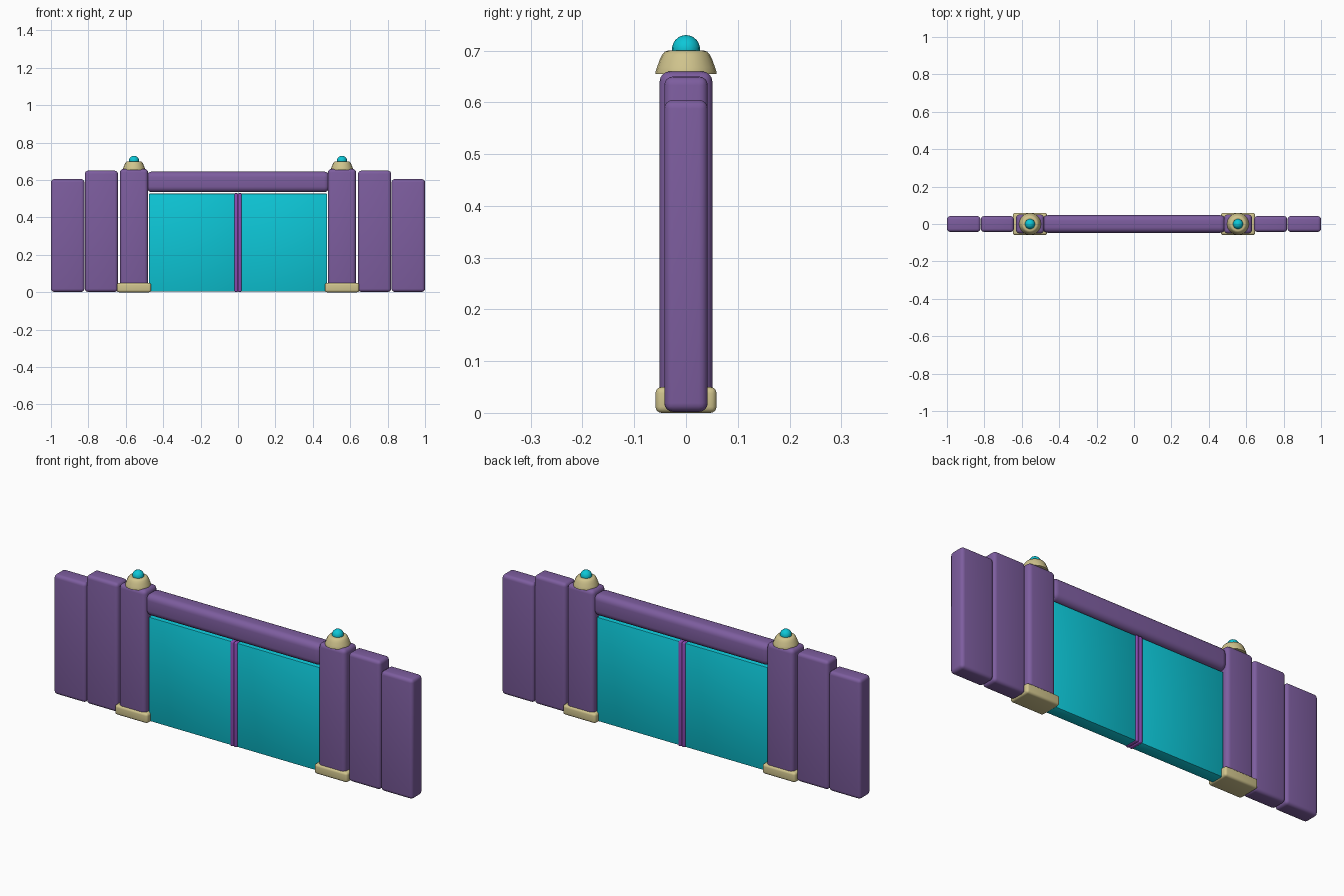
import bpy, bmesh, math

if "Cube" in bpy.data.objects:
    bpy.data.objects.remove(bpy.data.objects["Cube"])


def material(name, rgb):
    m = bpy.data.materials.new(name)
    m.diffuse_color = (*rgb, 1)
    m.use_nodes = True
    m.node_tree.nodes["Principled BSDF"].inputs["Base Color"].default_value = m.diffuse_color
    return m


PURPLE = material("purple", (0.205, 0.110, 0.345))
VIOLET = material("bright violet", (0.27, 0.07, 0.46))
TEAL = material("teal", (0.004, 0.57, 0.68))
TAN = material("sand", (0.63, 0.55, 0.265))


def finish(bm, name, mat):
    bmesh.ops.recalc_face_normals(bm, faces=bm.faces)
    mesh = bpy.data.meshes.new(name)
    bm.to_mesh(mesh)
    bm.free()
    mesh.materials.append(mat)
    ob = bpy.data.objects.new(name, mesh)
    bpy.context.collection.objects.link(ob)
    bpy.context.view_layer.objects.active = ob
    bpy.ops.object.select_all(action='DESELECT')
    ob.select_set(True)
    bpy.ops.object.shade_smooth_by_angle(angle=math.radians(35))
    return ob


def box(name, x0, x1, half_y, z0, z1, bevel, mat, segments=4):
    """Rounded box, centred on y = 0."""
    bm = bmesh.new()
    bmesh.ops.create_cube(bm, size=1)
    for v in bm.verts:
        v.co.x = x0 if v.co.x < 0 else x1
        v.co.y *= 2 * half_y
        v.co.z = z0 if v.co.z < 0 else z1
    bmesh.ops.bevel(bm, geom=bm.edges[:], offset=bevel, segments=segments,
                    profile=0.5, affect='EDGES')
    return finish(bm, name, mat)


def lathe(name, cx, profile, mat, sides=20):
    """Turn an (r, z) profile around a vertical axis at x = cx."""
    bm = bmesh.new()
    rings = []
    for r, z in profile:
        rings.append([bm.verts.new((cx + r * math.cos(2 * math.pi * i / sides),
                                    r * math.sin(2 * math.pi * i / sides), z))
                      for i in range(sides)])
    for a, b in zip(rings, rings[1:]):
        for i in range(sides):
            j = (i + 1) % sides
            bm.faces.new((a[i], a[j], b[j], b[i]))
    bm.faces.new(rings[0][::-1])
    bm.faces.new(rings[-1])
    return finish(bm, name, mat)


CAP = [(0.059, 0.655), (0.059, 0.659), (0.056, 0.668), (0.051, 0.682),
       (0.046, 0.692), (0.041, 0.698), (0.035, 0.70)]
POST_X = 0.556

for side, s in (("left", -1), ("right", 1)):
    def sided(part, a, b, *args, **kw):
        return box(f"{side}_{part}", min(s * a, s * b), max(s * a, s * b), *args, **kw)

    # stepped wall slabs
    sided("outer_wall_slab", 0.821, 1.0, 0.042, 0.002, 0.605, 0.017, PURPLE)
    sided("inner_wall_slab", 0.642, 0.819, 0.042, 0.002, 0.65, 0.017, PURPLE)
    # gate post with foot, cap and ball
    sided("gate_post", POST_X - 0.075, POST_X + 0.075, 0.051, 0.004, 0.66, 0.02, PURPLE)
    sided("post_foot", POST_X - 0.092, POST_X + 0.092, 0.059, 0, 0.05, 0.012, TAN)
    lathe(f"{side}_post_cap", s * POST_X, CAP, TAN)
    ball = [(0.027 * math.cos(t), 0.703 + 0.027 * math.sin(t))
            for t in (math.radians(-20 + 15 * k) for k in range(8))]
    lathe(f"{side}_cap_ball", s * POST_X, ball, TEAL, sides=16)
    # door leaf and its meeting stile
    sided("door_leaf", 0.016, 0.476, 0.032, 0.004, 0.527, 0.004, TEAL, segments=2)
    sided("door_stile", 0.0005, 0.019, 0.037, 0.002, 0.53, 0.006, VIOLET, segments=3)

# lintel beam across the posts
box("lintel", -0.49, 0.49, 0.047, 0.535, 0.645, 0.03, PURPLE, segments=5)
